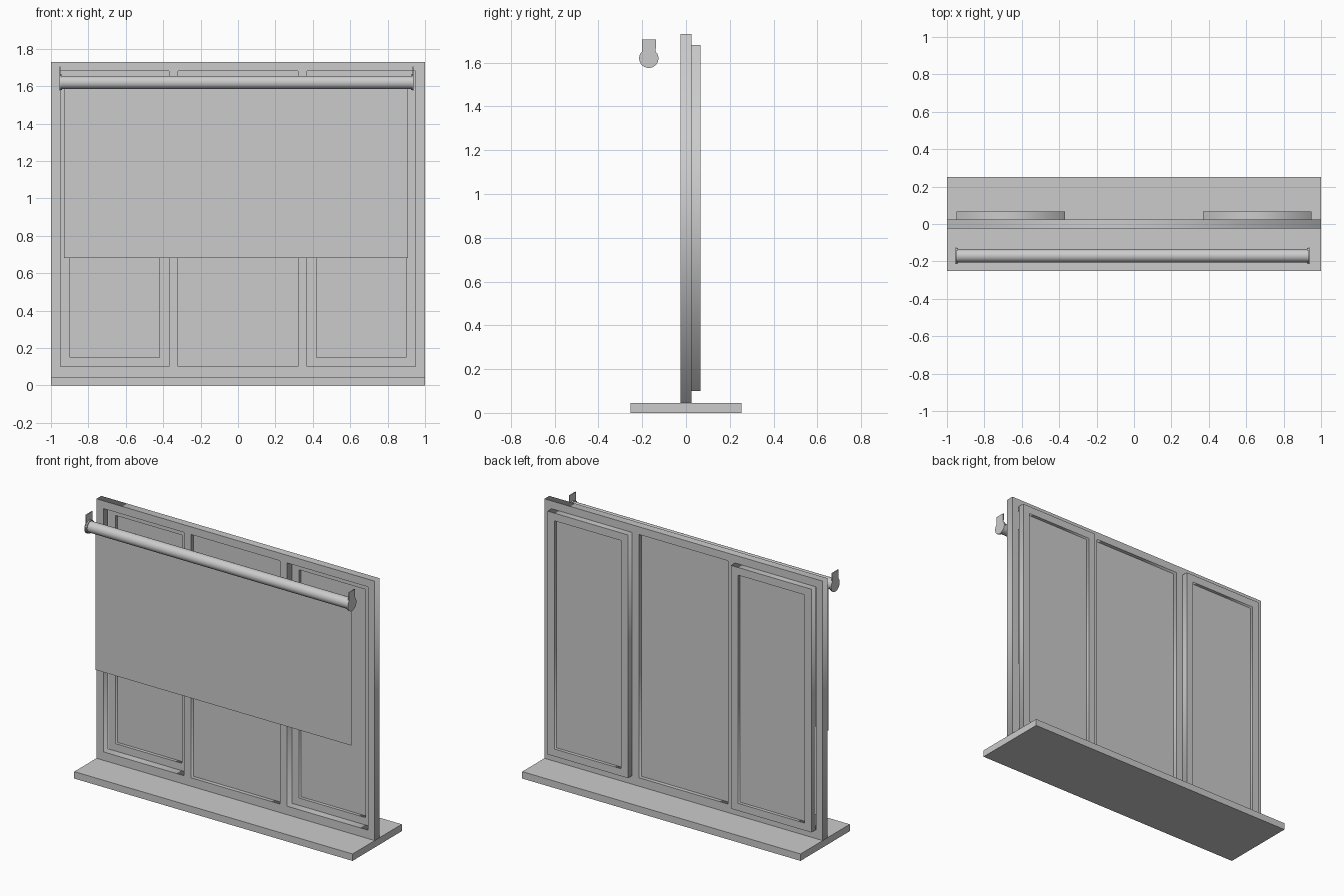
import bpy
from math import pi, sin, cos, radians

if "Cube" in bpy.data.objects:
    bpy.data.objects.remove(bpy.data.objects["Cube"])


def rect(x0, x1, z0, z1):
    return [(x0, z0), (x1, z0), (x1, z1), (x0, z1)]


def extruded(name, loops, depth, loc, rot):
    """Flat outline (first loop) with holes (other loops), extruded evenly both ways."""
    cu = bpy.data.curves.new(name, 'CURVE')
    cu.dimensions, cu.fill_mode, cu.extrude = '2D', 'BOTH', depth / 2
    for pts in loops:
        sp = cu.splines.new('POLY')
        sp.points.add(len(pts) - 1)
        for p, (u, v) in zip(sp.points, pts):
            p.co = (u, v, 0, 1)
        sp.use_cyclic_u = True
    ob = bpy.data.objects.new(name, cu)
    bpy.context.collection.objects.link(ob)
    ob.location, ob.rotation_euler = loc, rot
    bpy.ops.object.select_all(action='DESELECT')
    ob.select_set(True)
    bpy.context.view_layer.objects.active = ob
    bpy.ops.object.convert(target='MESH')
    return bpy.context.object


def upright(name, loops, depth, y):
    return extruded(name, loops, depth, (0, y, 0), (pi / 2, 0, 0))


def sheet(name, x0, x1, z0, z1, y):
    me = bpy.data.meshes.new(name)
    me.from_pydata([(x, y, z) for x, z in rect(x0, x1, z0, z1)], [], [(0, 1, 2, 3)])
    bpy.context.collection.objects.link(bpy.data.objects.new(name, me))


def cylinder_x(name, radius, length, x):
    bpy.ops.mesh.primitive_cylinder_add(vertices=48, radius=radius, depth=length,
                                        location=(x, ROLL_Y, ROLL_Z), rotation=(0, pi / 2, 0))
    bpy.context.object.name = name
    bpy.ops.object.shade_smooth_by_angle(angle=radians(30))


ROLL_Y, ROLL_Z, MID = -0.17, 1.62, -0.008

# sill board
bpy.ops.mesh.primitive_cube_add(size=1, location=(0, 0, 0.0225))
sill = bpy.context.object
sill.name = "sill"
sill.scale = (2, 0.505, 0.045)

# fixed frame with three openings, and the centre pane
upright("window_frame", [rect(-1, 1, 0.045, 1.73), rect(-0.95, -0.37, 0.10, 1.68),
                         rect(-0.32, 0.32, 0.10, 1.68), rect(0.37, 0.95, 0.10, 1.68)], 0.05, 0)
sheet("centre_pane", -0.32, 0.32, 0.10, 1.68, 0)

# side sashes mounted behind the frame, with their panes
for side, x0 in (("left", -0.948), ("right", 0.37)):
    x1 = x0 + 0.578
    inner = (x0 + 0.05, x1 - 0.05, 0.148, 1.63)
    upright(side + "_sash", [rect(x0, x1, 0.10, 1.68), rect(*inner)], 0.042, 0.046)
    sheet(side + "_pane", *inner, 0.046)

# roller tube and hanging blind
cylinder_x("roller_tube", 0.035, 1.87, MID)
sheet("blind_fabric", -0.93, 0.91, 0.68, ROLL_Z, ROLL_Y + 0.035)

# keyhole-shaped end brackets with hub discs
arc = [radians(135 + 270 * i / 32) for i in range(33)]
keyhole = [(0.044 * cos(a), 0.044 * sin(a)) for a in arc] + [(0.032, 0.05), (0.032, 0.086),
                                                             (-0.032, 0.086), (-0.032, 0.05)]
for side, s in (("left", -1), ("right", 1)):
    extruded(side + "_bracket", [keyhole], 0.006,
             (MID + s * 0.944, ROLL_Y, ROLL_Z), (pi / 2, 0, pi / 2))
    cylinder_x(side + "_hub", 0.041, 0.01, MID + s * 0.937)
